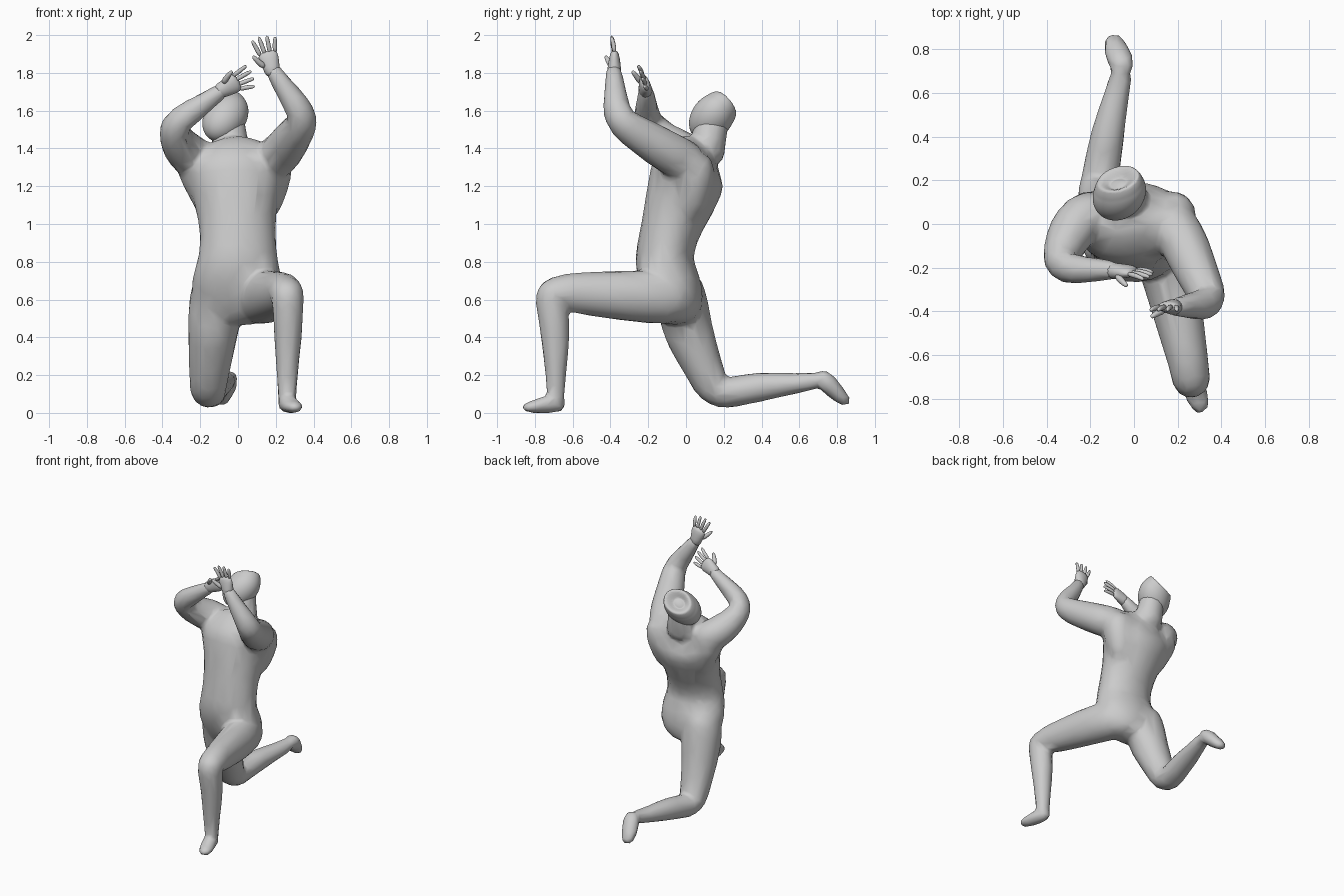
import bpy, bmesh, math
from mathutils import Vector, Matrix


def tube(bm, rings, ref=(1, 0, 0), sides=14):
    """Closed limb through rings of (x, y, z, radius along ref, other radius)."""
    rings = [r if len(r) == 5 else (*r, r[3]) for r in rings]
    pts = [Vector(r[:3]) for r in rings]
    loops = []
    for i, r in enumerate(rings):
        t = (pts[min(i + 1, len(pts) - 1)] - pts[max(i - 1, 0)]).normalized()
        a = Vector(ref)
        a = (a - t * a.dot(t)).normalized()
        b = t.cross(a)
        loops.append([bm.verts.new(pts[i] + a * r[3] * math.cos(k * math.tau / sides)
                                   + b * r[4] * math.sin(k * math.tau / sides))
                      for k in range(sides)])
    for p, q in zip(loops, loops[1:]):
        for k in range(sides):
            n = (k + 1) % sides
            bm.faces.new((p[k], p[n], q[n], q[k]))
    bm.faces.new(loops[0][::-1])
    bm.faces.new(loops[-1])


def finish(bm, name, subsurf):
    bmesh.ops.recalc_face_normals(bm, faces=bm.faces)
    for f in bm.faces:
        f.smooth = True
    me = bpy.data.meshes.new(name)
    bm.to_mesh(me)
    bm.free()
    ob = bpy.data.objects.new(name, me)
    bpy.context.collection.objects.link(ob)
    if subsurf:
        ob.modifiers.new("round", 'SUBSURF').levels = subsurf
        ob.modifiers["round"].render_levels = subsurf
    return ob


# Torso, neck and the muscles below each shoulder
bm = bmesh.new()
tube(bm, [(-.02, -.03, .465, .15, .1), (-.01, -.04, .57, .24, .15), (-.005, -.085, .7, .252, .165),
          (0, -.125, .8, .217, .162), (0, -.09, .95, .202, .157), (-.01, -.04, 1.1, .222, .188),
          (-.01, -.002, 1.2, .258, .205), (-.02, .01, 1.29, .285, .207), (-.02, .055, 1.36, .22, .155),
          (-.03, .1, 1.4, .13, .115)])
tube(bm, [(-.03, .09, 1.33, .13, .12), (-.04, .115, 1.42, .1, .095), (-.05, .135, 1.52, .09, .093),
          (-.04, .155, 1.62, .075, .08)])
for side, out in ((1, .18), (-1, .22)):
    tube(bm, [(side * .12, .01, 1.02, .08), (side * .16, .04, 1.18, .105),
              (side * out, .045, 1.3, .12), (side * out, .02, 1.37, .085)])

# Front leg and foot
tube(bm, [(.08, .0, .6, .13), (.13, -.12, .61, .137, .147), (.18, -.3, .62, .13, .14),
          (.22, -.5, .63, .11, .12), (.252, -.645, .64, .094, .107), (.262, -.72, .638, .092, .107),
          (.265, -.705, .53, .082, .086), (.265, -.69, .4, .077, .08), (.26, -.69, .25, .062, .062),
          (.26, -.69, .12, .052, .05), (.26, -.685, .03, .05, .042)])
tube(bm, [(.25, -.635, .044, .04), (.26, -.7, .052, .054, .055),
          (.287, -.79, .036, .058, .038), (.318, -.87, .024, .04, .026)])

# Kneeling leg and foot
tube(bm, [(-.1, -.05, .74, .12), (-.118, -.025, .61, .145, .14), (-.125, -.005, .5, .145, .14),
          (-.135, .022, .4, .133, .134), (-.15, .088, .25, .115, .106), (-.16, .145, .12, .1, .1),
          (-.155, .2, .1, .092, .087), (-.145, .28, .118, .086, .083), (-.122, .4, .14, .081, .082),
          (-.098, .52, .15, .068, .064), (-.067, .64, .163, .056, .05), (-.055, .71, .178, .052, .049)])
tube(bm, [(-.045, .69, .207, .044, .038), (-.055, .74, .173, .065, .056),
          (-.085, .8, .1, .06, .046), (-.1, .868, .043, .044, .028)])

# Raised arms
tube(bm, [(.12, .05, 1.3, .11), (.2, -.03, 1.345, .118), (.245, -.12, 1.395, .113),
          (.3, -.25, 1.475, .1), (.35, -.35, 1.545, .086), (.325, -.37, 1.61, .078),
          (.26, -.375, 1.7, .061), (.2, -.38, 1.79, .047), (.17, -.385, 1.84, .04)], (0, 1, 0))
tube(bm, [(-.13, .05, 1.3, .11), (-.23, .04, 1.345, .118), (-.28, -.02, 1.385, .113),
          (-.32, -.1, 1.435, .1), (-.345, -.18, 1.51, .086), (-.3, -.207, 1.56, .076),
          (-.2, -.21, 1.625, .061), (-.11, -.21, 1.69, .046), (-.06, -.215, 1.725, .04)], (0, 1, 0))

# Fuse the limbs into one faceted skin
body = finish(bm, "body", 2)
m = body.modifiers.new("fuse", 'REMESH')
m.mode, m.voxel_size, m.use_smooth_shade = 'VOXEL', .012, True
m = body.modifiers.new("soften", 'SMOOTH')
m.factor, m.iterations = .5, 16
m = body.modifiers.new("facets", 'DECIMATE')
m.ratio = .04


# Hands: a palm, four fanned fingers and a thumb
def hand(name, wrist, along, across, palm_dir):
    w, d, a = Vector(wrist), Vector(along).normalized(), Vector(across)
    a = (a - d * a.dot(d)).normalized()
    n = d.cross(a)
    if n.dot(Vector(palm_dir)) < 0:
        n = -n
    bm = bmesh.new()

    def path(steps, ref, sides):
        tube(bm, [(*(w + d * u + a * v + n * h), ra, rb) for u, v, h, ra, rb in steps], ref, sides)

    path([(-.04, 0, 0, .042, .042), (.02, 0, 0, .046, .036), (.06, 0, 0, .057, .03),
          (.105, 0, 0, .052, .02)], a, 12)
    for o, length in ((-.04, .07), (-.014, .088), (.013, .095), (.038, .085)):
        path([(.08, o, 0, .014, .014), (.095 + length * .5, o * 1.3, .006, .013, .013),
              (.095 + length, o * 1.6, .02, .01, .01)], a, 8)
    path([(.02, .03, .01, .02, .02), (.06, .06, .03, .016, .016),
          (.1, .08, .05, .011, .011)], n, 8)
    finish(bm, name, 1)


hand("left_hand", (.18, -.38, 1.817), (-.27, .02, .95), (-1, 0, -.3), (0, -1, 0))
hand("right_hand", (-.085, -.215, 1.71), (.87, -.03, .46), (-.45, -.25, .8), (0, -1, 0))

# Tilted head with a deep hollow and raised rim at the back
bm = bmesh.new()
bmesh.ops.create_icosphere(bm, subdivisions=5, radius=1)
rot = Vector((.5, .5, .7)).to_track_quat('Z', 'Y').to_matrix()
hollow = Vector((-.2, .7, .68)).normalized()
for v in bm.verts:
    c = (rot @ v.co.normalized()).dot(hollow)
    k = min(1, max(0, (c - .7) / .16))
    rim = max(0, 1 - abs(c - .7) / .3)
    v.co *= 1 + .06 * rim - .45 * k * k * (3 - 2 * k)
bmesh.ops.transform(bm, verts=bm.verts, matrix=Matrix.Translation((-.067, .138, 1.565))
                    @ rot.to_4x4() @ Matrix.Diagonal((.112, .108, .15, 1)))
finish(bm, "head", 0)
